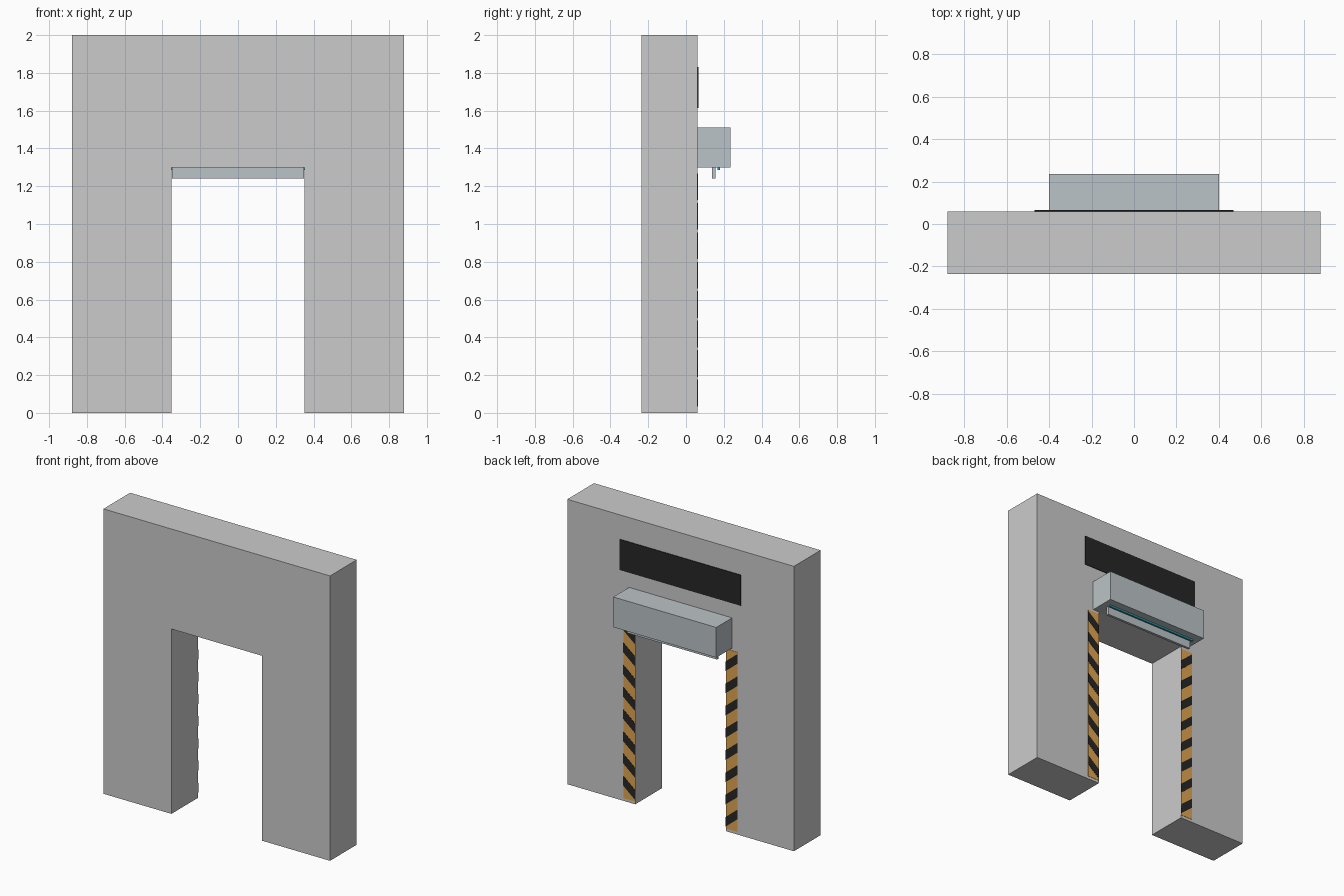
import bpy, bmesh

if "Cube" in bpy.data.objects:
    bpy.data.objects.remove(bpy.data.objects["Cube"])

Y_BACK = 0.06  # rear face of the wall


def material(name, rgb):
    m = bpy.data.materials.new(name)
    m.diffuse_color = (*rgb, 1)
    m.use_nodes = True
    m.node_tree.nodes["Principled BSDF"].inputs["Base Color"].default_value = m.diffuse_color
    return m


dark = material("dark", (0.02, 0.02, 0.02))
orange = material("orange", (0.75, 0.38, 0.08))
metal = material("metal", (0.50, 0.55, 0.57))
teal = material("teal", (0.03, 0.38, 0.48))


def prism(name, polys, y0, y1, mat=None):
    """Extrude one or more (x, z) outlines from y0 to y1."""
    bm = bmesh.new()
    for poly in polys:
        face = bm.faces.new([bm.verts.new((x, y0, z)) for x, z in poly])
        ext = bmesh.ops.extrude_face_region(bm, geom=[face], use_keep_orig=True)
        vs = [g for g in ext["geom"] if isinstance(g, bmesh.types.BMVert)]
        bmesh.ops.translate(bm, verts=vs, vec=(0, y1 - y0, 0))
    bmesh.ops.recalc_face_normals(bm, faces=bm.faces)
    me = bpy.data.meshes.new(name)
    bm.to_mesh(me)
    bm.free()
    ob = bpy.data.objects.new(name, me)
    bpy.context.collection.objects.link(ob)
    if mat:
        me.materials.append(mat)
    return ob


def rect(x0, x1, z0, z1):
    return [(x0, z0), (x1, z0), (x1, z1), (x0, z1)]


# Wall with doorway
prism("wall", [[(-0.88, 0), (-0.352, 0), (-0.352, 1.298), (0.352, 1.298),
                (0.352, 0), (0.88, 0), (0.88, 2), (-0.88, 2)]], -0.236, Y_BACK)

# Shutter housing, shutter bottom edge and sensor light under it
prism("shutter_housing", [rect(-0.40, 0.40, 1.298, 1.51)], Y_BACK, 0.236, metal)
prism("shutter_edge", [rect(-0.35, 0.35, 1.24, 1.30)], 0.137, 0.155, metal)
prism("sensor_light", [rect(-0.353, 0.353, 1.286, 1.30)], 0.168, 0.181, teal)

# Blank sign panel above the housing
prism("sign_panel", [rect(-0.47, 0.47, 1.615, 1.83)], Y_BACK, Y_BACK + 0.005, dark)

# Hazard strips beside the doorway, mirrored left and right
X_IN, X_OUT, RISE, THICK, STEP = 0.353, 0.443, 0.074, 0.068, 0.156
for side, s in (("left", -1), ("right", 1)):
    prism("hazard_strip_" + side, [rect(s * X_IN, s * X_OUT, 0.02, 1.28)],
          Y_BACK, Y_BACK + 0.002, orange)
    stripes = []
    for i in range(8):
        z = 0.034 + i * STEP
        stripes.append([(s * X_IN, z), (s * X_OUT, z + RISE),
                        (s * X_OUT, z + RISE + THICK), (s * X_IN, z + THICK)])
    prism("hazard_stripes_" + side, stripes, Y_BACK, Y_BACK + 0.004, dark)
